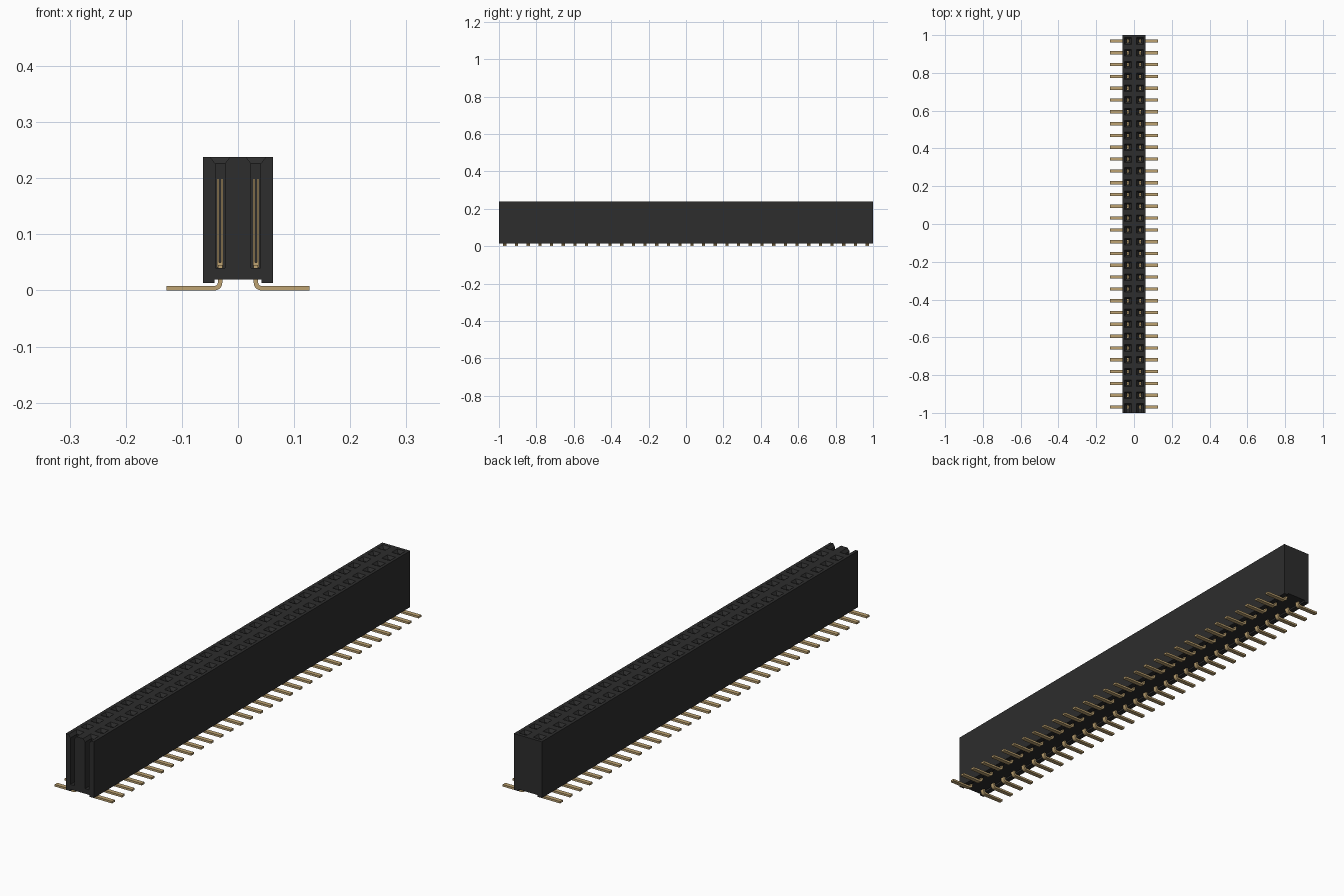
import bpy, bmesh, math

cube = bpy.data.objects.get("Cube")
if cube:
    bpy.data.objects.remove(cube)

COUNT, PITCH = 32, 0.0625
Y0 = -1 + PITCH / 2          # first contact row
ROW_X = 0.032                # distance of each contact column from the centre


def material(name, colour, rough=0.6):
    m = bpy.data.materials.new(name)
    m.use_nodes = True
    m.diffuse_color = colour
    b = m.node_tree.nodes["Principled BSDF"]
    b.inputs["Base Color"].default_value = colour
    b.inputs["Roughness"].default_value = rough
    return m


black = material("black plastic", (0.026, 0.026, 0.026, 1))
gold = material("gold plating", (0.52, 0.37, 0.17, 1))


def make_object(name, bm, mat):
    bmesh.ops.recalc_face_normals(bm, faces=bm.faces)
    me = bpy.data.meshes.new(name)
    bm.to_mesh(me)
    bm.free()
    me.materials.append(mat)
    ob = bpy.data.objects.new(name, me)
    bpy.context.collection.objects.link(ob)
    return ob


def extrude_profile(bm, pts, y0, y1):
    """Closed prism from an (x, z) outline, running along y."""
    a = [bm.verts.new((x, y0, z)) for x, z in pts]
    b = [bm.verts.new((x, y1, z)) for x, z in pts]
    bm.faces.new(a)
    bm.faces.new(b[::-1])
    n = len(pts)
    for i in range(n):
        j = (i + 1) % n
        bm.faces.new((a[i], b[i], b[j], a[j]))


# Housing: long block with a shallow channel underneath
bm = bmesh.new()
half = [(0.042, 0.02), (0.042, 0.013), (0.062, 0.013), (0.062, 0.238)]
extrude_profile(bm, half + [(-x, z) for x, z in reversed(half)], -1, 1)
housing = make_object("housing", bm, black)

# Sockets: square shafts with flared mouths; the first row is open at the front
bm = bmesh.new()
for k in range(COUNT):
    cy = Y0 + k * PITCH
    for cx in (-ROW_X, ROW_X):
        rings = []
        for z, h in ((0.04, 0.0085), (0.226, 0.0085), (0.238, 0.0175), (0.25, 0.0175)):
            front = -1.02 if k == 0 else cy - h
            rings.append([bm.verts.new(p) for p in (
                (cx - h, front, z), (cx + h, front, z),
                (cx + h, cy + h, z), (cx - h, cy + h, z))])
        for lo, hi in zip(rings, rings[1:]):
            for i in range(4):
                j = (i + 1) % 4
                bm.faces.new((lo[i], lo[j], hi[j], hi[i]))
        bm.faces.new(rings[0][::-1])
        bm.faces.new(rings[-1])
cutter = make_object("socket_cutter", bm, black)
cutter.hide_render = True

mod = housing.modifiers.new("sockets", "BOOLEAN")
mod.operation = "DIFFERENCE"
mod.solver = "EXACT"
mod.object = cutter
bpy.context.view_layer.objects.active = housing
bpy.ops.object.modifier_apply(modifier=mod.name)
bpy.data.objects.remove(cutter)


def repeat(ob):
    """Mirror to the other column, then repeat along the connector."""
    ob.modifiers.new("columns", "MIRROR").use_mirror_merge = False
    arr = ob.modifiers.new("rows", "ARRAY")
    arr.count = COUNT
    arr.use_relative_offset = False
    arr.use_constant_offset = True
    arr.constant_offset_displace = (0, PITCH, 0)


# Solder legs: flat foot, rounded bend and a short upright
T, R = 0.008, 0.006
x_in, x_out = ROW_X - T / 2, ROW_X + T / 2
cx, cz = x_out + R, T + R
angles = [math.radians(270 - 90 * i / 5) for i in range(6)]
outer = [(cx + (R + T) * math.cos(a), cz + (R + T) * math.sin(a)) for a in angles]
inner = [(cx + R * math.cos(a), cz + R * math.sin(a)) for a in angles]
pts = [(0.127, 0)] + outer + [(x_in, 0.045), (x_out, 0.045)] + inner[::-1] + [(0.127, T)]
bm = bmesh.new()
extrude_profile(bm, pts, Y0 - 0.0085, Y0 + 0.0085)
repeat(make_object("solder_legs", bm, gold))

# Spring contacts: a base and two thin blades inside every socket
bm = bmesh.new()
for xa, xb, za, zb in ((-0.005, 0.005, 0.041, 0.05),
                       (-0.005, -0.002, 0.05, 0.2),
                       (0.002, 0.005, 0.05, 0.2)):
    extrude_profile(bm, [(ROW_X + xa, za), (ROW_X + xb, za),
                         (ROW_X + xb, zb), (ROW_X + xa, zb)], Y0 - 0.005, Y0 + 0.005)
repeat(make_object("spring_contacts", bm, gold))
